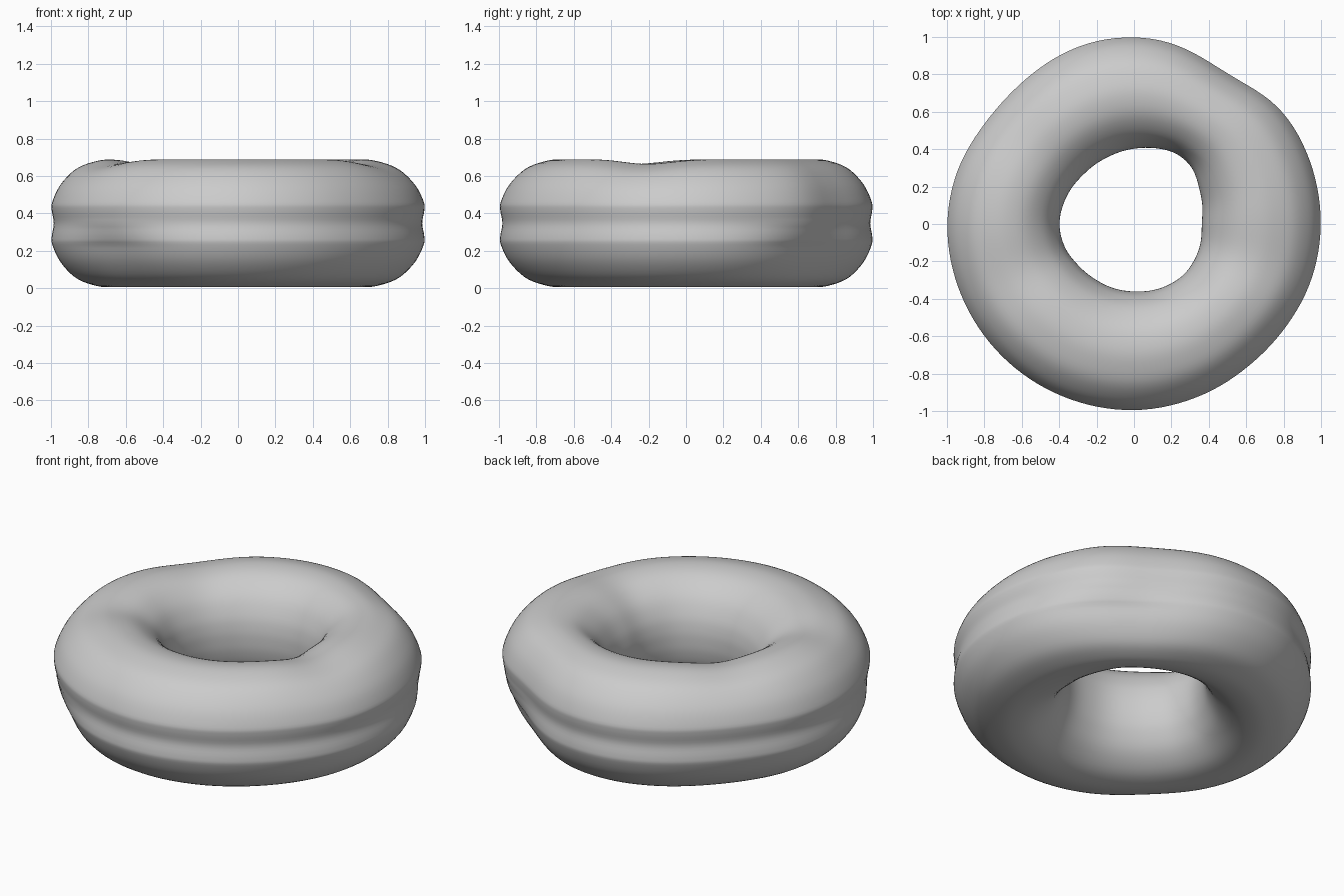
import bpy, bmesh, math

if "Cube" in bpy.data.objects:
    bpy.data.objects.remove(bpy.data.objects["Cube"])

SEG = 128   # steps around the ring
SUB = 4     # spline steps between profile points

# Ring radii by angle in degrees (outer edge, inner hole)
OUTER = [(0, 1.0), (20, 1.0), (32, 1.0), (42, 0.99), (50, 0.957), (58, 0.943), (65, 0.953),
         (72, 0.973), (80, 0.993), (90, 1.0), (103, 1.0), (115, 0.985), (128, 0.965), (140, 0.958),
         (150, 0.966), (163, 0.988), (180, 1.0), (225, 1.0), (270, 0.997), (292, 0.985),
         (310, 0.975), (325, 0.98), (342, 0.995)]
INNER = [(0, 0.36), (25, 0.39), (47, 0.437), (60, 0.44), (75, 0.42), (90, 0.402), (112, 0.383),
         (135, 0.377), (160, 0.39), (180, 0.40), (200, 0.39), (215, 0.371), (235, 0.36),
         (270, 0.36), (295, 0.372), (315, 0.38), (340, 0.372)]

# Upper half of the cross-section: (0 = hole, 1 = outer edge), height above middle
HALF = [(0.0, 0.0), (0.008, 0.07), (0.045, 0.15), (0.14, 0.245), (0.30, 0.318), (0.48, 0.342),
        (0.64, 0.328), (0.79, 0.288), (0.92, 0.205), (0.99, 0.115), (0.995, 0.07), (0.977, 0.0)]
PROFILE = HALF + [(u, -z) for u, z in HALF[-2:0:-1]]


def periodic(table, a):
    """Smooth lookup in a closed angle table."""
    a %= 360
    pts = table + [(table[0][0] + 360, table[0][1])]
    for (a0, v0), (a1, v1) in zip(pts, pts[1:]):
        if a0 <= a <= a1:
            t = (a - a0) / (a1 - a0)
            t = t * t * (3 - 2 * t) * 0.4 + t * 0.6
            return v0 + (v1 - v0) * t


def smooth_lookup(table, a):
    return sum(w * periodic(table, a + d) for d, w in
               ((-8, .1), (-4, .25), (0, .3), (4, .25), (8, .1)))


def bump(a, centre, width):
    d = (a - centre + 180) % 360 - 180
    return math.exp(-(d / width) ** 2)


def closed_spline(pts):
    out, n = [], len(pts)
    for i in range(n):
        p = [pts[(i + k) % n] for k in (-1, 0, 1, 2)]
        for s in range(SUB):
            t = s / SUB
            out.append(tuple(0.5 * (2 * b + (c - a) * t + (2 * a - 5 * b + 4 * c - d) * t * t
                                    + (3 * b - a - 3 * c + d) * t ** 3)
                             for a, b, c, d in zip(*p)))
    return out


# Dough ring: cross-section swept round with uneven radii and soft dents
section = closed_spline(PROFILE)
bm = bmesh.new()
rings = []
for i in range(SEG):
    a = 360 * i / SEG
    ca, sa = math.cos(math.radians(a)), math.sin(math.radians(a))
    r_out, r_in = smooth_lookup(OUTER, a), smooth_lookup(INNER, a)
    top_dent = 0.025 * (bump(a, 203, 16) + bump(a, 342, 16) + 0.8 * bump(a, 143, 16))
    low_dent = 0.05 * bump(a, 225, 18) + 0.05 * bump(a, 42, 18)
    ring = []
    for u, z in section:
        r = r_in + (r_out - r_in) * u
        if z > 0:
            z -= top_dent * (z / 0.342) ** 2
        else:
            r -= low_dent * max(0, u - 0.4) / 0.6 * min(1, -z / 0.12)
        ring.append(bm.verts.new((r * ca, r * sa, z + 0.347)))
    rings.append(ring)
n = len(section)
for i in range(SEG):
    p, q = rings[i], rings[(i + 1) % SEG]
    for j in range(n):
        k = (j + 1) % n
        bm.faces.new((p[j], q[j], q[k], p[k]))
bmesh.ops.recalc_face_normals(bm, faces=bm.faces)
for f in bm.faces:
    f.smooth = True

mesh = bpy.data.meshes.new("dough_ring")
bm.to_mesh(mesh)
bm.free()
ring_obj = bpy.data.objects.new("dough_ring", mesh)
bpy.context.collection.objects.link(ring_obj)

grey = bpy.data.materials.new("plain grey")
grey.diffuse_color = (0.6, 0.6, 0.6, 1)
grey.use_nodes = True
grey.node_tree.nodes["Principled BSDF"].inputs["Base Color"].default_value = grey.diffuse_color
mesh.materials.append(grey)
